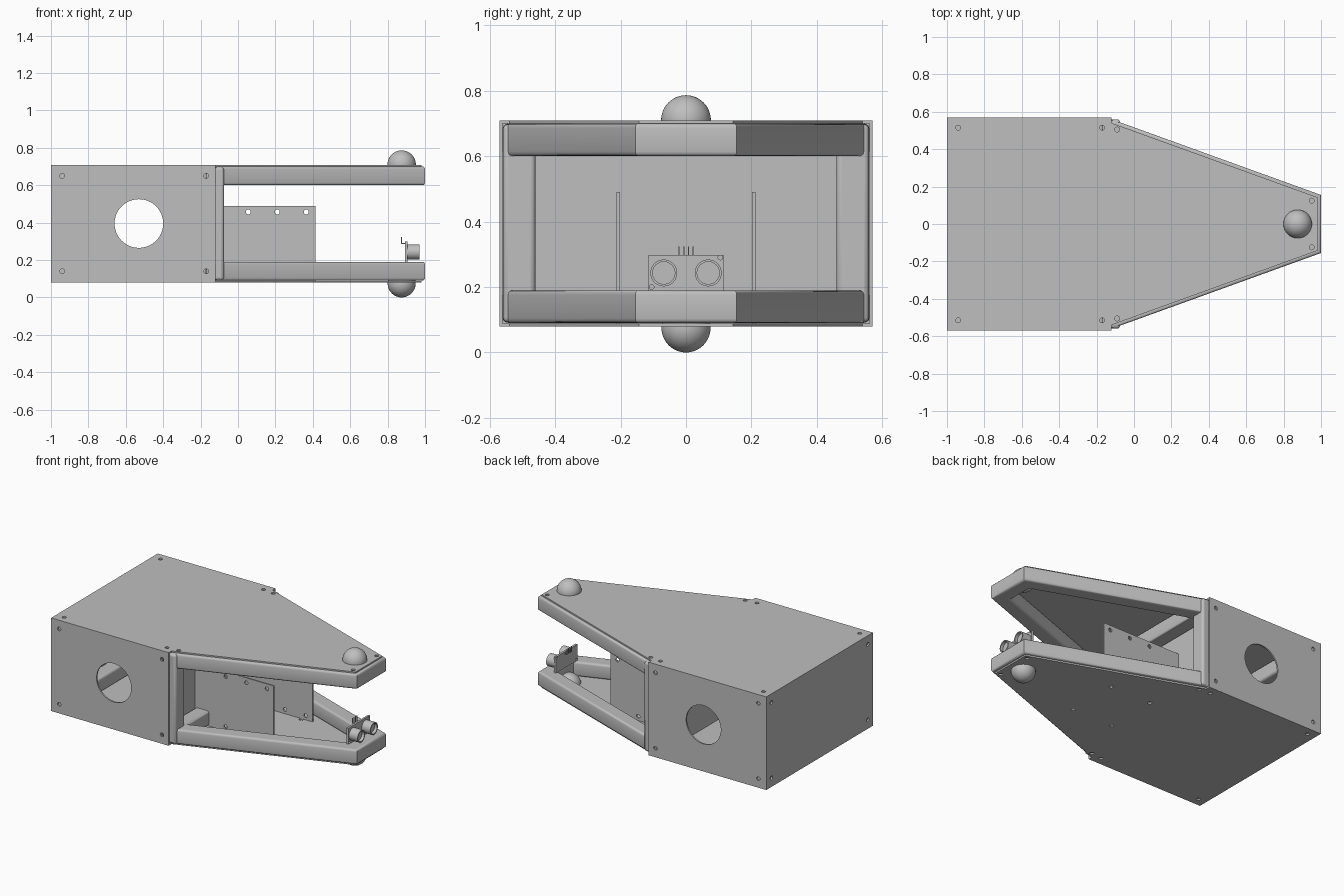
import bpy
from math import pi, sin, cos, radians

default = bpy.data.objects.get("Cube")
if default:
    bpy.data.objects.remove(default)

grey = bpy.data.materials.new("plain_grey")
grey.use_nodes = True
grey.diffuse_color = (0.52, 0.52, 0.52, 1)
grey.node_tree.nodes["Principled BSDF"].inputs["Base Color"].default_value = (0.52, 0.52, 0.52, 1)

FLAT = (0, 0, 0)              # local plane is x, y
SIDE = (pi / 2, 0, 0)         # local plane is x, z
END = (pi / 2, 0, pi / 2)     # local plane is y, z


def finish(name):
    ob = bpy.context.object
    ob.name = name
    ob.data.materials.clear()
    ob.data.materials.append(grey)
    bpy.ops.object.shade_smooth_by_angle(angle=radians(35))
    return ob


def circle(x, y, r, n=20):
    return [(x + r * cos(2 * pi * i / n), y + r * sin(2 * pi * i / n)) for i in range(n)]


def rect(x0, x1, y0, y1):
    return [(x0, y0), (x1, y0), (x1, y1), (x0, y1)]


def screws(points, r=0.013):
    return [circle(x, y, r) for x, y in points]


def panel(name, loops, thick, loc, rot, bevel=0.0):
    """Flat sheet: first loop is the outline, the others are holes."""
    cu = bpy.data.curves.new(name, "CURVE")
    cu.dimensions = "2D"
    cu.fill_mode = "BOTH"
    cu.extrude = thick / 2 - bevel
    cu.bevel_depth = bevel
    cu.bevel_resolution = 2
    cu.offset = -bevel
    for loop in loops:
        sp = cu.splines.new("POLY")
        sp.points.add(len(loop) - 1)
        for p, (x, y) in zip(sp.points, loop):
            p.co = (x, y, 0, 1)
        sp.use_cyclic_u = True
    ob = bpy.data.objects.new(name, cu)
    bpy.context.collection.objects.link(ob)
    ob.location, ob.rotation_euler = loc, rot
    bpy.ops.object.select_all(action="DESELECT")
    ob.select_set(True)
    bpy.context.view_layer.objects.active = ob
    bpy.ops.object.convert(target="MESH")
    return finish(name)


def bar(name, lo, hi, bevel=0.015):
    """Box between two corners with rounded edges."""
    mid = [(a + b) / 2 for a, b in zip(lo, hi)]
    bpy.ops.mesh.primitive_cube_add(size=1, location=mid)
    ob = bpy.context.object
    ob.scale = [b - a for a, b in zip(lo, hi)]
    bpy.ops.object.transform_apply(location=False, rotation=False, scale=True)
    if bevel:
        mod = ob.modifiers.new("round", "BEVEL")
        mod.width, mod.segments = bevel, 3
    return finish(name)


def mirrored(points):
    return points + [(x, -y) for x, y in reversed(points)]


# Top and bottom plates
outline = mirrored([(-1, 0.57), (-0.12, 0.57), (-0.12, 0.54), (0.98, 0.143)])
fixings = [(x, s * y) for s in (-1, 1)
           for x, y in ((-0.94, 0.515), (-0.17, 0.515), (-0.09, 0.505), (0.95, 0.125))]
mounts = [(x, y) for x in (0.035, 0.34) for y in (-0.17, 0.19)]
panel("top_plate", [outline] + screws(fixings), 0.01, (0, 0, 0.704), FLAT)
panel("bottom_plate", [outline] + screws(fixings + mounts), 0.01, (0, 0, 0.084), FLAT)

# Side walls with a large round opening
for s, label in ((-1, "front"), (1, "back")):
    pts = [(x, z) for x in (-0.94, -0.17) for z in (0.14, 0.65)]
    panel(label + "_side_wall",
          [rect(-1, -0.12, 0.079, 0.709), circle(-0.53, 0.395, 0.13, 64)] + screws(pts),
          0.01, (0, s * 0.565, 0), SIDE)

# End wall and inner divider
pts = [(y, z) for y in (-0.515, 0.515) for z in (0.14, 0.65)]
panel("end_wall", [rect(-0.57, 0.57, 0.079, 0.709)] + screws(pts), 0.01, (-0.995, 0, 0), END)
panel("divider_wall", [rect(-0.56, 0.56, 0.089, 0.699)], 0.01, (-0.18, 0, 0), END)

# Tapered tube frames with rounded edges
outer = mirrored([(-0.12, 0.56), (1, 0.155)])
inner = mirrored([(-0.07, 0.436), (0.9, 0.085)])
for z, label in ((0.65, "upper"), (0.14, "lower")):
    panel(label + "_nose_frame", [outer, inner], 0.1, (0, 0, z), FLAT, 0.014)
    bar(label + "_cross_bar", (-0.17, -0.46, z - 0.05), (-0.075, 0.46, z + 0.05))
    bar(label + "_rear_bar", (-0.99, -0.46, z - 0.05), (-0.89, 0.46, z + 0.05))

# Corner posts
for s in (-1, 1):
    y0, y1 = sorted((s * 0.46, s * 0.559))
    for x0, x1, label in ((-0.172, -0.075, "nose"), (-0.99, -0.89, "rear")):
        bar(label + "_post", (x0, y0, 0.092), (x1, y1, 0.697))

# Upright mounting plates inside the nose
for s in (-1, 1):
    pts = [(x, z) for x in (0.055, 0.21, 0.365) for z in (0.118, 0.457)]
    panel("mounting_plate", [rect(-0.185, 0.415, 0.089, 0.49)] + screws(pts),
          0.01, (0, s * 0.207, 0), SIDE)

# Ball casters above and below the nose
for z, label in ((0.71, "upper"), (0.075, "lower")):
    bpy.ops.mesh.primitive_uv_sphere_add(segments=48, ring_count=24, radius=0.076 if z > 0.5 else 0.075,
                                         location=(0.875, 0, z))
    finish(label + "_ball")

# Sensor board with two hollow barrels and bent pins
pts = [(-0.105, 0.2), (0.105, 0.29)]
panel("sensor_board", [rect(-0.115, 0.115, 0.188, 0.298)] + screws(pts, 0.007),
      0.014, (0.9, 0, 0), END)
for y in (-0.068, 0.068):
    panel("sensor_barrel", [circle(y, 0.243, 0.041, 40), circle(y, 0.243, 0.034, 40)],
          0.065, (0.9385, 0, 0), END)
    panel("sensor_face", [circle(y, 0.243, 0.035, 40)], 0.045, (0.9285, 0, 0), END)
for i in range(4):
    y = -0.022 + i * 0.0147
    bar("pin_root", (0.872, y - 0.002, 0.286), (0.895, y + 0.002, 0.29), 0)
    bar("pin_tip", (0.872, y - 0.002, 0.286), (0.876, y + 0.002, 0.324), 0)
